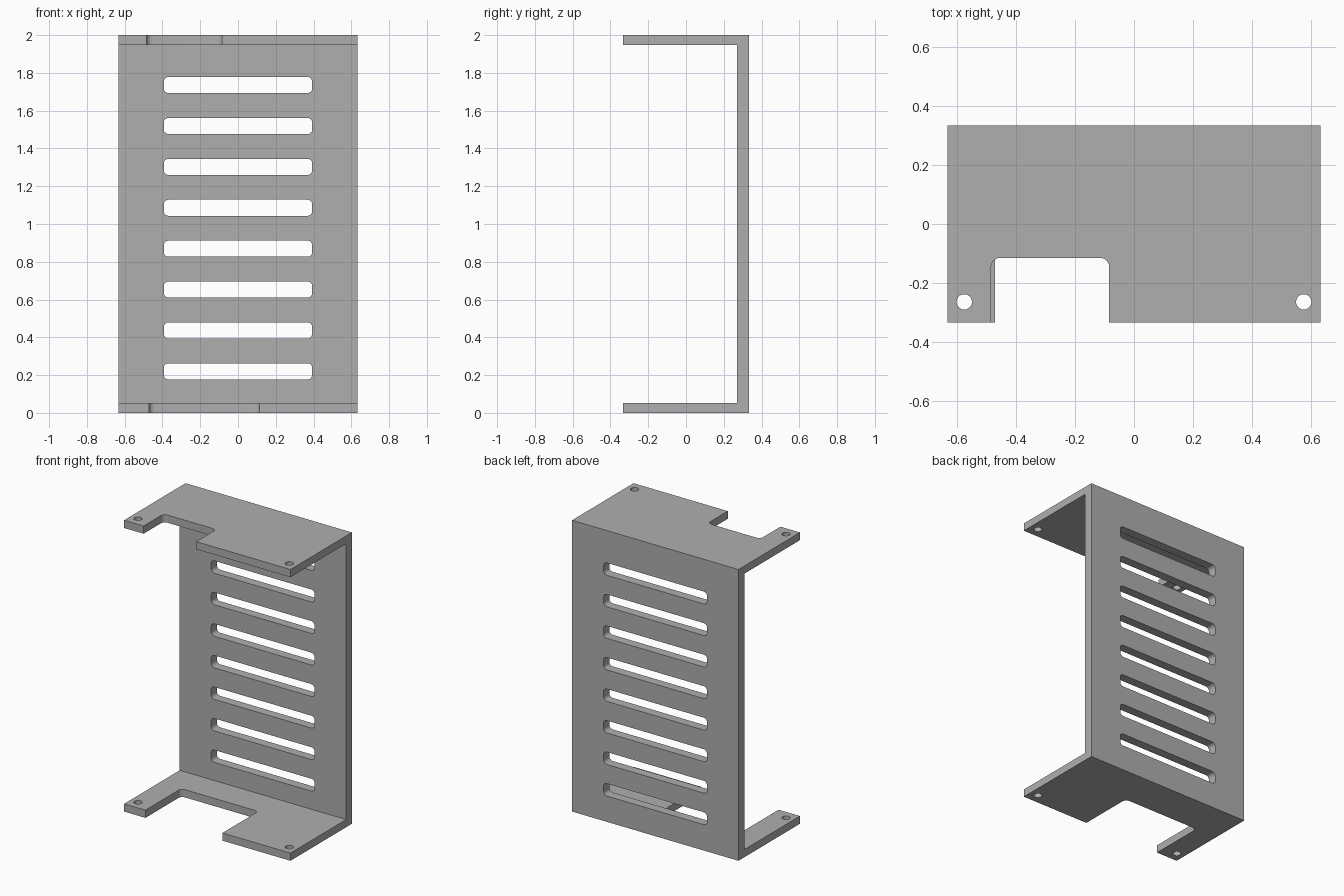
import bpy
import bmesh
from math import cos, sin, pi, radians
from mathutils import Vector

cube = bpy.data.objects.get("Cube")
if cube:
    bpy.data.objects.remove(cube, do_unlink=True)

HALF_X, HALF_Y, HEIGHT = 0.632, 0.333, 2.0
WALL, FLANGE = 0.063, 0.053
SLOT_COUNT, SLOT_PITCH, SLOT_FIRST_Z = 8, 0.2165, 0.22

steel = bpy.data.materials.new("grey steel")
steel.use_nodes = True
steel.diffuse_color = (0.43, 0.43, 0.43, 1)
steel.node_tree.nodes["Principled BSDF"].inputs["Base Color"].default_value = (0.43, 0.43, 0.43, 1)


def prism(bm, points, offset):
    """Close a flat outline into a solid by extruding it along offset."""
    face = bm.faces.new([bm.verts.new(p) for p in points])
    result = bmesh.ops.extrude_face_region(bm, geom=[face])
    moved = [g for g in result["geom"] if isinstance(g, bmesh.types.BMVert)]
    bmesh.ops.translate(bm, verts=moved, vec=Vector(offset))


def rounded_rect(u0, u1, v0, v1, r, steps=6):
    corners = [(u1 - r, v1 - r), (u0 + r, v1 - r), (u0 + r, v0 + r), (u1 - r, v0 + r)]
    return [(cu + r * cos((q + s / steps) * pi / 2), cv + r * sin((q + s / steps) * pi / 2))
            for q, (cu, cv) in enumerate(corners) for s in range(steps + 1)]


def make_object(name, bm):
    bmesh.ops.recalc_face_normals(bm, faces=bm.faces[:])
    mesh = bpy.data.meshes.new(name)
    bm.to_mesh(mesh)
    bm.free()
    mesh.materials.append(steel)
    obj = bpy.data.objects.new(name, mesh)
    bpy.context.collection.objects.link(obj)
    return obj


# U-shaped bracket: back wall with a top and a bottom flange
bm = bmesh.new()
inner_y = HALF_Y - WALL
profile = [(-HALF_Y, 0), (HALF_Y, 0), (HALF_Y, HEIGHT), (-HALF_Y, HEIGHT),
           (-HALF_Y, HEIGHT - FLANGE), (inner_y, HEIGHT - FLANGE),
           (inner_y, FLANGE), (-HALF_Y, FLANGE)]
prism(bm, [(-HALF_X, y, z) for y, z in profile], (2 * HALF_X, 0, 0))
bracket = make_object("bracket", bm)

# All openings gathered in one cutter
bm = bmesh.new()

# Ventilation slots through the back wall
for i in range(SLOT_COUNT):
    z = SLOT_FIRST_Z + i * SLOT_PITCH
    outline = rounded_rect(-0.393, 0.393, z - 0.0425, z + 0.0425, 0.025)
    prism(bm, [(x, inner_y - 0.05, zz) for x, zz in outline], (0, WALL + 0.1, 0))

# Front notch in each flange, and a screw hole near each front corner
for base, x0, x1, back in ((0, -0.47, 0.115, 0.055),
                           (HEIGHT - FLANGE, -0.484, -0.084, -0.115)):
    up = (0, 0, FLANGE + 0.1)
    outline = rounded_rect(x0, x1, -HALF_Y - 0.2, back, 0.03)
    prism(bm, [(x, y, base - 0.05) for x, y in outline], up)
    for side in (-1, 1):
        ring = [(side * 0.575 + 0.026 * cos(a * pi / 16),
                 -0.264 + 0.026 * sin(a * pi / 16), base - 0.05) for a in range(32)]
        prism(bm, ring, up)

cutter = make_object("opening_cutter", bm)
cutter.hide_render = True

# Cut the openings, then discard the cutter
cut = bracket.modifiers.new("openings", 'BOOLEAN')
cut.operation = 'DIFFERENCE'
cut.solver = 'EXACT'
cut.object = cutter
bpy.ops.object.select_all(action='DESELECT')
bracket.select_set(True)
bpy.context.view_layer.objects.active = bracket
bpy.ops.object.modifier_apply(modifier=cut.name)
bpy.data.objects.remove(cutter, do_unlink=True)
bpy.ops.object.shade_smooth_by_angle(angle=radians(30))
